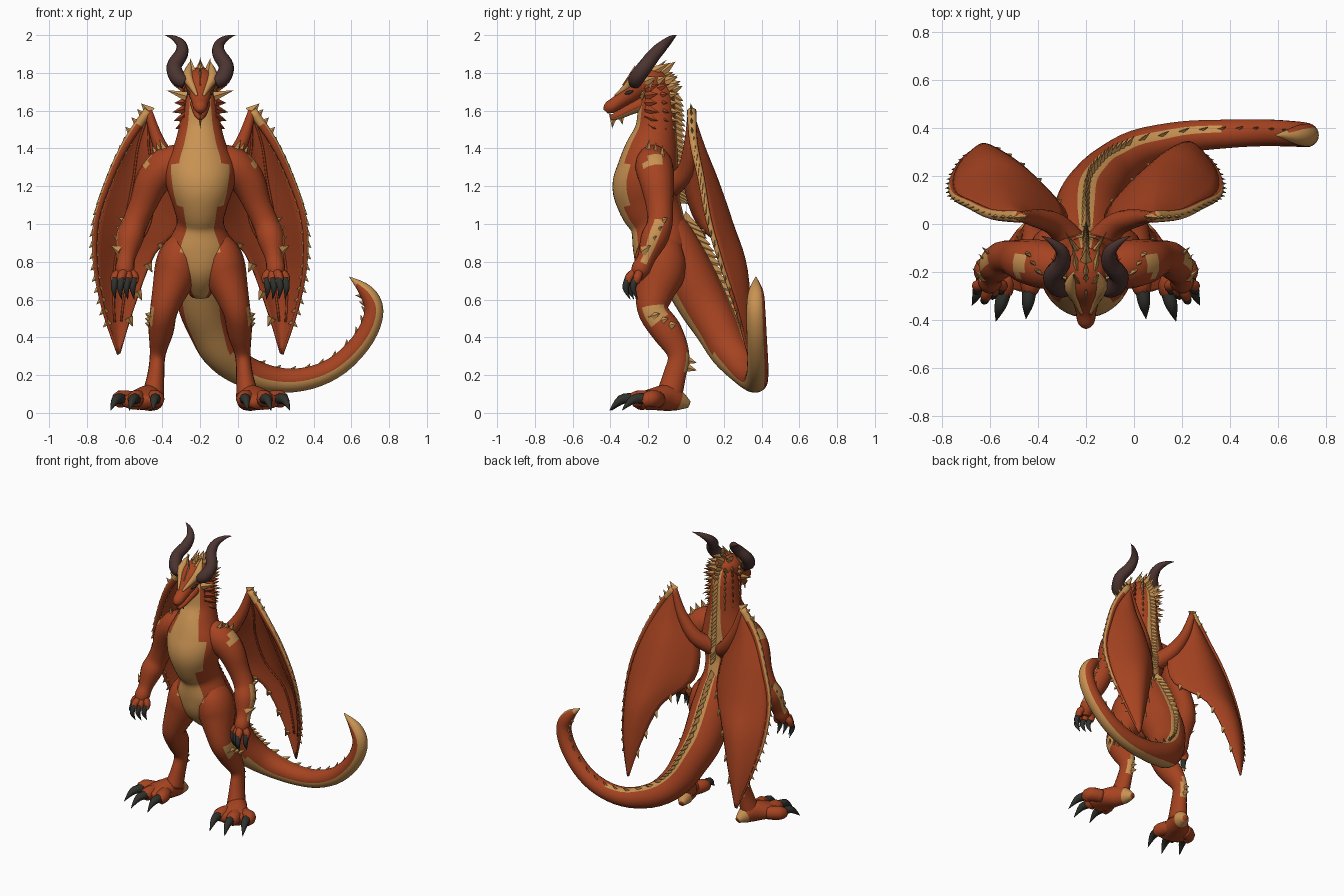
import bpy, bmesh, math
from mathutils import Vector as V

cube = bpy.data.objects.get("Cube")
if cube:
    bpy.data.objects.remove(cube, do_unlink=True)

CX = -0.2                      # mirror plane of the figure
X, Y, Z = V((1, 0, 0)), V((0, 1, 0)), V((0, 0, 1))


def material(name, rgb):
    m = bpy.data.materials.new(name)
    m.use_nodes = True
    m.diffuse_color = (*rgb, 1)
    m.node_tree.nodes["Principled BSDF"].inputs["Base Color"].default_value = (*rgb, 1)
    return m


RED = material("red scales", (.38, .056, .015))
TAN = material("tan hide", (.58, .29, .085))
HORN = material("brown horn", (.07, .034, .03))
CLAW = material("black claw", (.03, .03, .026))


def build(name, verts, faces, mats, index=None, smooth=True):
    mesh = bpy.data.meshes.new(name)
    mesh.from_pydata([v + X * CX for v in verts], [], faces)
    for m in mats:
        mesh.materials.append(m)
    for i, p in enumerate(mesh.polygons):
        p.use_smooth = smooth
        p.material_index = index[i] if index else 0
    bm = bmesh.new()
    bm.from_mesh(mesh)
    bmesh.ops.recalc_face_normals(bm, faces=bm.faces)
    bm.to_mesh(mesh)
    bm.free()
    ob = bpy.data.objects.new(name, mesh)
    bpy.context.collection.objects.link(ob)
    return ob


def spline(pts, steps=4):
    """Smooth curve through tuples of any length, as (parameter, values)."""
    out, n = [], len(pts)
    for i in range(n - 1):
        a, b, c, d = pts[max(i - 1, 0)], pts[i], pts[i + 1], pts[min(i + 2, n - 1)]
        for k in range(steps):
            t = k / steps
            out.append((i + t, [q + .5 * t * (r - p + t * (2*p - 5*q + 4*r - s + t * (3*(q - r) + s - p)))
                                for p, q, r, s in zip(a, b, c, d)]))
    return out + [(n - 1, list(pts[-1]))]


def loft(name, pts, mats, up=-Y, rule=None, sides=16, steps=4):
    """Sweep an ellipse along points (x, y, z, half width[, half height])."""
    rows = spline([(*p, p[-1])[:5] for p in pts], steps)
    cen = [V(r[:3]) for _, r in rows]
    verts, faces, index, frames = [], [], [], []
    for i, (t, r) in enumerate(rows):
        tan = (cen[min(i + 1, len(cen) - 1)] - cen[max(i - 1, 0)]).normalized()
        side = tan.cross(up(t) if callable(up) else up).normalized()
        top = side.cross(tan)
        w, h = max(r[3], .001), max(r[4], .001)
        frames.append((cen[i], tan, top, h))
        for k in range(sides):
            a = 2 * math.pi * k / sides
            verts.append(cen[i] + side * w * math.cos(a) + top * h * math.sin(a))
            if i < len(rows) - 1:
                j = (k + 1) % sides
                faces.append([i*sides + k, i*sides + j, (i+1)*sides + j, (i+1)*sides + k])
                b = a + math.pi / sides
                d = side * math.cos(b) + top * math.sin(b)
                index.append(int(rule(t, d, math.sin(b))) if rule else 0)
    for start in (0, len(verts) - sides):
        faces.append(list(range(start, start + sides)))
        index.append(0)
    build(name, verts, faces, mats, index)
    return frames


def spikes(name, specs, mat=TAN):
    """Flat pyramids from (base, direction, length, width, thin axis)."""
    verts, faces = [], []
    for base, d, length, width, thin in specs:
        d = V(d).normalized()
        wide = d.cross(V(thin)).normalized() * width
        edge = wide.cross(d) * .5
        base, n = V(base) - d * .015, len(verts)
        verts += [base + wide, base + edge, base - wide, base - edge, base + d * (length + .015)]
        faces += [[n + k, n + (k + 1) % 4, n + 4] for k in range(4)] + [[n, n + 1, n + 2, n + 3]]
    build(name, verts, faces, [mat], smooth=False)


def claw(name, base, mid, tip, r):
    loft(name, [(*base, r), (*mid, r * .8), (*tip, .001)], [CLAW], up=X, sides=8)


# Torso and neck, tan down the front with a thin stripe behind
trunk = loft("torso", [(0, -.08, .62, .05), (0, -.12, .75, .13), (0, -.13, .87, .18, .15),
                       (0, -.15, 1, .125, .145), (0, -.19, 1.1, .145, .165), (0, -.21, 1.2, .18, .18),
                       (0, -.2, 1.3, .19, .16), (0, -.18, 1.4, .145, .14), (0, -.16, 1.5, .115, .11),
                       (0, -.155, 1.6, .1), (0, -.155, 1.7, .085), (0, -.17, 1.77, .05)], [RED, TAN],
             rule=lambda t, d, k: k > (.62 if 4 < t < 6 else .78) or k < -.97, sides=40)

# Tail, sweeping back and round to the left with a raised tip
tail = [(0, -.13, 1.07, .07), (0, -.085, .95, .115), (0, -.02, .79, .14), (.01, .08, .6, .135),
        (.05, .16, .46, .12), (.11, .23, .33, .105), (.22, .31, .23, .085), (.4, .36, .175, .068),
        (.58, .375, .185, .06), (.74, .38, .26, .056), (.87, .375, .4, .053), (.92, .37, .54, .05),
        (.88, .37, .64, .04), (.79, .37, .72, .002)]
curl = [V((0, 1, .6)), V((0, .4, 1)), V((-1, .2, .4))]


def tail_up(t):
    f = min(max(t - 1, 0) / 5.5, 1.99)
    i = int(f)
    return curl[i].lerp(curl[i + 1], f - i)


tail_frames = loft("tail", tail, [RED, TAN], up=tail_up, sides=24,
                   rule=lambda t, d, k: k < (-.7 if t < 5 else -.58) or t > 12.3 or (k > .96 and t < 8))

# Ridge of plates from nape to tail tip
ridge = []
for c, tan, top, h in trunk[15:]:
    ridge.append((c - top * h * .97, (0, 1, .4 if c.z > 1.7 else -.55), .06, .036, X))
for i, (c, tan, top, h) in enumerate(tail_frames[3:-4]):
    size = max(.4, 1 - i / 45)
    if i < 20 or i % 2:
        ridge.append((c + top * h * .95, top + tan, .085 * size, .045 * size, top.cross(tan)))
spikes("back_ridge", ridge)

# Head, jaw and crest
loft("head", [(0, -.12, 1.73, .055), (0, -.18, 1.75, .085, .08), (0, -.24, 1.74, .08, .075),
              (0, -.3, 1.69, .062, .055), (0, -.36, 1.645, .044, .038), (0, -.405, 1.615, .036, .034),
              (0, -.425, 1.595, .016)], [RED], up=Z)
loft("jaw", [(0, -.18, 1.66, .055, .05), (0, -.28, 1.615, .048, .032), (0, -.36, 1.575, .03, .022),
             (0, -.4, 1.562, .012)], [RED, TAN], up=Z, rule=lambda t, d, k: k < -.5)
spikes("chin_beard", [((0, -.385, 1.565), (0, -.1, -1), .06, .024, X),
                      ((0, -.345, 1.57), (0, .2, -1), .045, .024, X)])
spikes("crown_crest", [((0, -.3 + i * .045, 1.74 + min(i, 2) * .035), (0, .3 + i * .25, 1),
                        .105 - i * .006, .036, (X, Y)[i % 2]) for i in range(5)])

for s, label in ((1, "left"), (-1, "right")):
    def m(pts):
        return [(p[0] * s, *p[1:]) for p in pts]

    def out(d, limit):
        return d.x * s > limit

    # Horn, brow, eye and head frills
    loft(label + "_horn", m([(.08, -.27, 1.75, .035), (.12, -.26, 1.775, .042), (.138, -.215, 1.835, .04),
                             (.1, -.165, 1.9, .036), (.1, -.115, 1.95, .027), (.14, -.075, 1.985, .014),
                             (.185, -.05, 2, .001)]), [HORN], sides=12)
    loft(label + "_brow", m([(.018, -.375, 1.68, .006), (.042, -.31, 1.73, .02), (.066, -.26, 1.785, .028),
                             (.05, -.2, 1.86, .004)]), [TAN], sides=8)
    loft(label + "_eye", m([(.05, -.325, 1.69, .004), (.06, -.305, 1.695, .01), (.068, -.28, 1.705, .004)]),
         [CLAW], sides=8)
    frill, blade = [], (-s, 1, 0)
    for i in range(7):
        for j in range(3):
            frill.append(((s * (.088 - .022 * j), -.2 + .05 * j, 1.53 + .038 * i),
                          (s * (.8 - .15 * j), .8, .15 * i - .5), .07 + .008 * (i % 3), .028, blade))
    spikes(label + "_red_frill", [f for i, f in enumerate(frill) if i % 3 < 2 and i < 18], RED)
    spikes(label + "_tan_frill", frill[2:18:3] + frill[18:] + [
        ((s * .085, -.23, 1.68), (s, .2, .3), .1, .026, Y),
        ((s * .08, -.2, 1.72), (s, .5, .6), .09, .026, Y),
        ((s * .035, -.24, 1.8), (s * .25, .4, 1), .09, .026, blade),
        ((s * .04, -.17, 1.81), (s * .2, 1, .5), .1, .03, X)])

    # Arm with tan shoulder patch and forearm band
    loft(label + "_arm", m([(.08, -.18, 1.36, .07), (.17, -.17, 1.31, .1), (.25, -.155, 1.23, .092),
                            (.305, -.14, 1.1, .072), (.348, -.14, 1, .068), (.375, -.17, .92, .072),
                            (.392, -.21, .82, .048), (.4, -.24, .76, .05), (.4, -.26, .71, .03)]), [RED, TAN],
         rule=lambda t, d, k: (out(d, .86) and 3.8 < t < 6.5) or (out(d, .6) and d.z > .3 and .9 < t < 1.6))
    spikes(label + "_arm_tufts",
           [((s * (.19 + .02 * i), -.2 + .035 * i, 1.385 - .015 * i), (s * .4, .1, 1), .07, .032, blade)
            for i in range(3)]
           + [((s * (.395 + .013 * i), -.13 - .03 * i, 1.01 - .05 * i), (s * .9, .8, .6), .06, .03, blade)
              for i in range(4)])
    for i in range(4):
        x, y = .35 + .033 * i, -.235 - .02 * (i % 3)
        loft(f"{label}_finger_{i + 1}", m([(.39, -.24, .76, .025), (x, y - .02, .725, .024), (x, y - .03, .69, .02)]),
             [RED], sides=8)
        claw(f"{label}_finger_claw_{i + 1}", *m([(x, y - .03, .71), (x + .008, y - .045, .66), (x, y - .02, .6)]), .02)

    # Leg, foot and toes
    loft(label + "_leg", m([(.08, -.12, .93, .06, .09), (.112, -.135, .84, .105, .13), (.13, -.14, .74, .115, .135),
                            (.17, -.17, .62, .088, .1), (.195, -.17, .53, .072, .08), (.208, -.1, .43, .066, .08),
                            (.225, -.04, .31, .042, .058), (.235, -.06, .2, .045, .06), (.25, -.09, .09, .06, .07)]),
         [RED, TAN], rule=lambda t, d, k: (out(d, .7) and 3.7 < t < 4.3) or (d.y > .8 and 5.5 < t < 6.6)
         or (d.y < -.5 and not out(d, .1) and .3 < t < 1))
    spikes(label + "_leg_tufts",
           [((s * .255, -.18 + .045 * i, .51 - .025 * i), (s * .7, .8, .3), .06, .035, blade) for i in range(3)]
           + [((s * .225, .005, .28 - .04 * i), (0, 1, -.3), .055, .03, X) for i in range(2)])
    loft(label + "_foot", m([(.225, .015, .045, .02), (.24, -.04, .065, .05, .055), (.265, -.1, .08, .065, .07),
                             (.31, -.19, .07, .095, .055), (.335, -.25, .055, .09, .04)]),
         [RED, TAN], up=Z, rule=lambda t, d, k: t < .8)
    for i, (x, y) in enumerate(((.235, -.28), (.34, -.29), (.42, -.225))):
        splay = .015 + .02 * i
        loft(f"{label}_toe_{i + 1}", m([(.27 + .04 * i, -.15, .07, .045), (x, y + .04, .075, .046),
                                        (x, y, .06, .036)]), [RED], up=Z, sides=10)
        claw(f"{label}_toe_claw_{i + 1}", *m([(x, y + .01, .075), (x + splay / 2, y - .055, .07),
                                              (x + splay, y - .115, .012)]), .03)

    # Wing: each row is a leading edge point and an inner edge point
    rows = spline([(.275, .03, 1.6, .265, .03, 1.58), (.39, .04, 1.43, .2, .02, 1.4),
                   (.48, .08, 1.24, .1, -.01, 1.22), (.55, .12, 1.02, .09, .06, 1),
                   (.555, .19, .78, .24, .22, .84), (.51, .27, .54, .35, .3, .56),
                   (.435, .33, .31, .425, .33, .315)])
    billow = .33 if s > 0 else .25

    def wing(row, v):
        a, b = V(row[:3]), V(row[3:])
        p = a.lerp(b, v) + Y * billow * (b - a).length * math.sin(math.pi * v)
        return V((p.x * s, p.y, p.z))

    cols = 12
    grid = [wing(r, k / cols) for _, r in rows for k in range(cols + 1)]
    quads = [[i * (cols + 1) + k, i * (cols + 1) + k + 1, (i + 1) * (cols + 1) + k + 1, (i + 1) * (cols + 1) + k]
             for i in range(len(rows) - 1) for k in range(cols)]
    sail = build(label + "_wing_membrane", grid, quads, [RED])
    thick = sail.modifiers.new("thickness", "SOLIDIFY")
    thick.thickness, thick.offset = .01, 0
    loft(label + "_wing_arm", m([(.05, -.08, 1.2, .06), (.13, 0, 1.28, .05), (.22, .025, 1.43, .035),
                                 (.275, .03, 1.6, .02)]), [RED], sides=12)
    lead = [wing(r, 0) for _, r in rows]
    loft(label + "_wing_edge", [(*p, .025 - .0008 * i) for i, p in enumerate(lead)], [RED, TAN], steps=1, sides=12,
         rule=lambda t, d, k: (out(d, .45) and t < 18) or t < 2)
    for n, v in enumerate((.33, .62)):
        loft(f"{label}_wing_finger_{n + 1}", [(*(wing(r, v) - Y * .008), .006) for _, r in rows[:-3]], [RED],
             steps=1, sides=8)
    trail = [wing(r, 1) for _, r in rows]
    spikes(label + "_wing_ruffle",
           [(p, (s * .7, -.1, .7 if i < 4 else -.7), .055 - .001 * i, .034 - .0006 * i, Y)
            for i, p in enumerate(lead[:-3])]
           + [(p, (-s * .5, .2, -1), .04, .025, Y) for p in trail[13:-2:2]])
